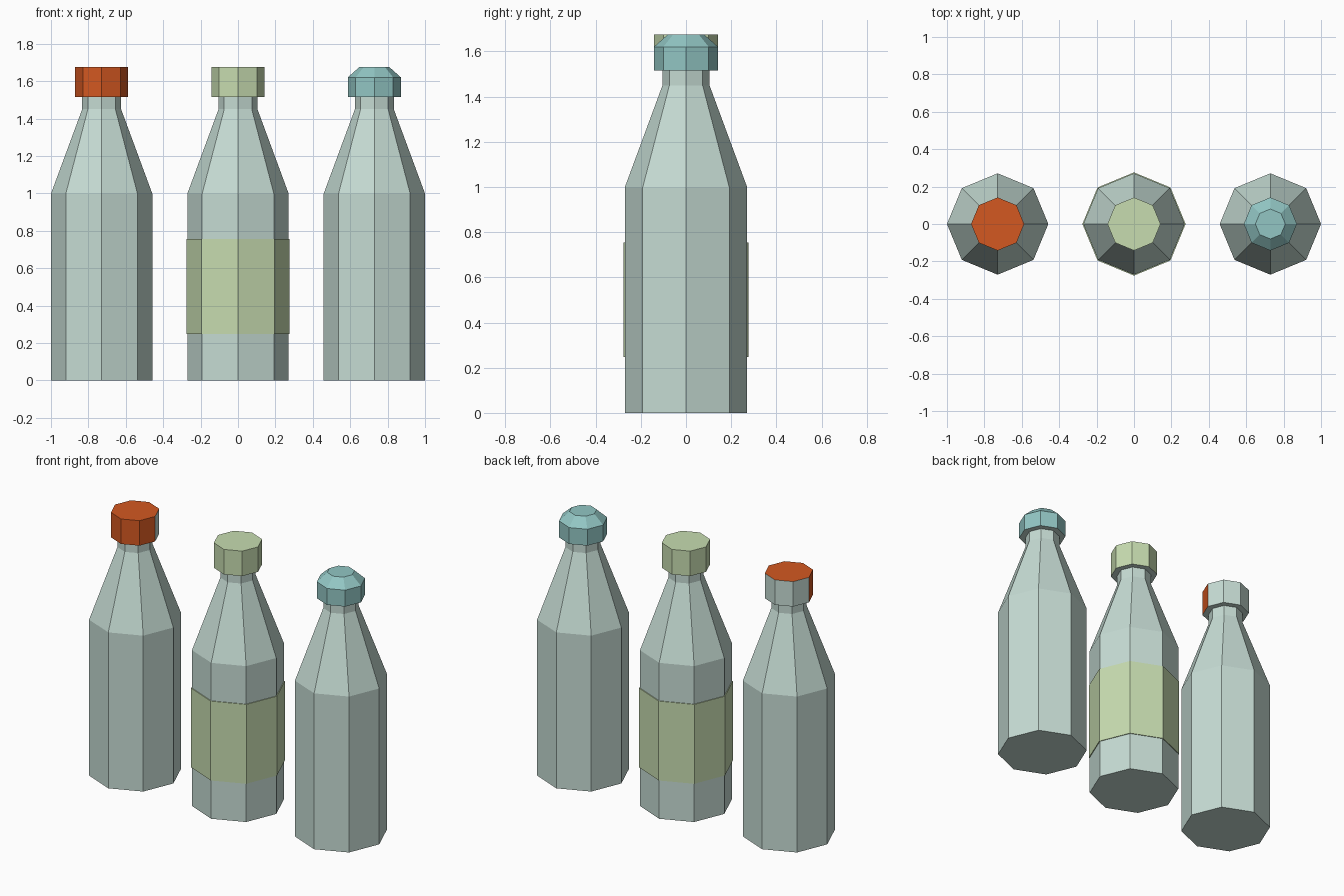
import bpy
import bmesh
from math import cos, sin, pi

cube = bpy.data.objects.get("Cube")
if cube:
    bpy.data.objects.remove(cube)

SIDES = 8
SPACING = 0.729


def srgb(r, g, b):
    return tuple((c / 255 / 12.92) if c < 11 else ((c / 255 + 0.055) / 1.055) ** 2.4
                 for c in (r, g, b)) + (1.0,)


def material(name, colour):
    mat = bpy.data.materials.new(name)
    mat.use_nodes = True
    mat.diffuse_color = colour
    mat.node_tree.nodes["Principled BSDF"].inputs["Base Color"].default_value = colour
    return mat


glass = material("pale glass", srgb(198, 220, 212))
orange = material("orange", srgb(212, 88, 33))
green = material("light green", srgb(199, 220, 176))
teal = material("teal", srgb(146, 198, 196))


def lathe(name, x, profile, mats, closed=False, rule=None):
    """Eight-sided turned part from (radius, height) points, capped unless it is a closed ring."""
    bm = bmesh.new()
    rings = [[bm.verts.new((r * cos(2 * pi * i / SIDES), r * sin(2 * pi * i / SIDES), z))
              for i in range(SIDES)] for r, z in profile]
    pairs = list(zip(rings, rings[1:]))
    if closed:
        pairs.append((rings[-1], rings[0]))
    else:
        bm.faces.new(rings[0][::-1])
        bm.faces.new(rings[-1])
    for low, high in pairs:
        for i in range(SIDES):
            j = (i + 1) % SIDES
            bm.faces.new((low[i], low[j], high[j], high[i]))
    bmesh.ops.recalc_face_normals(bm, faces=bm.faces[:])
    for face in bm.faces:
        face.material_index = int(rule(face.normal)) if rule else 0
    mesh = bpy.data.meshes.new(name)
    bm.to_mesh(mesh)
    bm.free()
    for mat in mats:
        mesh.materials.append(mat)
    obj = bpy.data.objects.new(name, mesh)
    obj.location.x = x
    bpy.context.collection.objects.link(obj)


def underside(n):
    return n.z < -0.5


def underside_or_back(n):
    return n.z < -0.5 or n.y > 0.1


# Bottles: straight body, tapering shoulder, short neck
bottle = [(0.271, 0), (0.271, 0.998), (0.104, 1.45), (0.104, 1.53)]
flat_cap = [(0.142, 1.515), (0.142, 1.675)]
domed_cap = [(0.142, 1.515), (0.142, 1.62), (0.08, 1.675)]

for side, x in (("right", -SPACING), ("middle", 0), ("left", SPACING)):
    lathe(side + "_bottle", x, bottle, [glass])

# Caps: the orange one is coloured on its front half and top only
lathe("orange_cap", -SPACING, flat_cap, [orange, glass], rule=underside_or_back)
lathe("green_cap", 0, flat_cap, [green, glass], rule=underside)
lathe("domed_cap", SPACING, domed_cap, [teal, glass], rule=underside)

# Label band around the middle bottle
lathe("label", 0, [(0.276, 0.247), (0.276, 0.755), (0.268, 0.755), (0.268, 0.247)],
      [green], closed=True)
